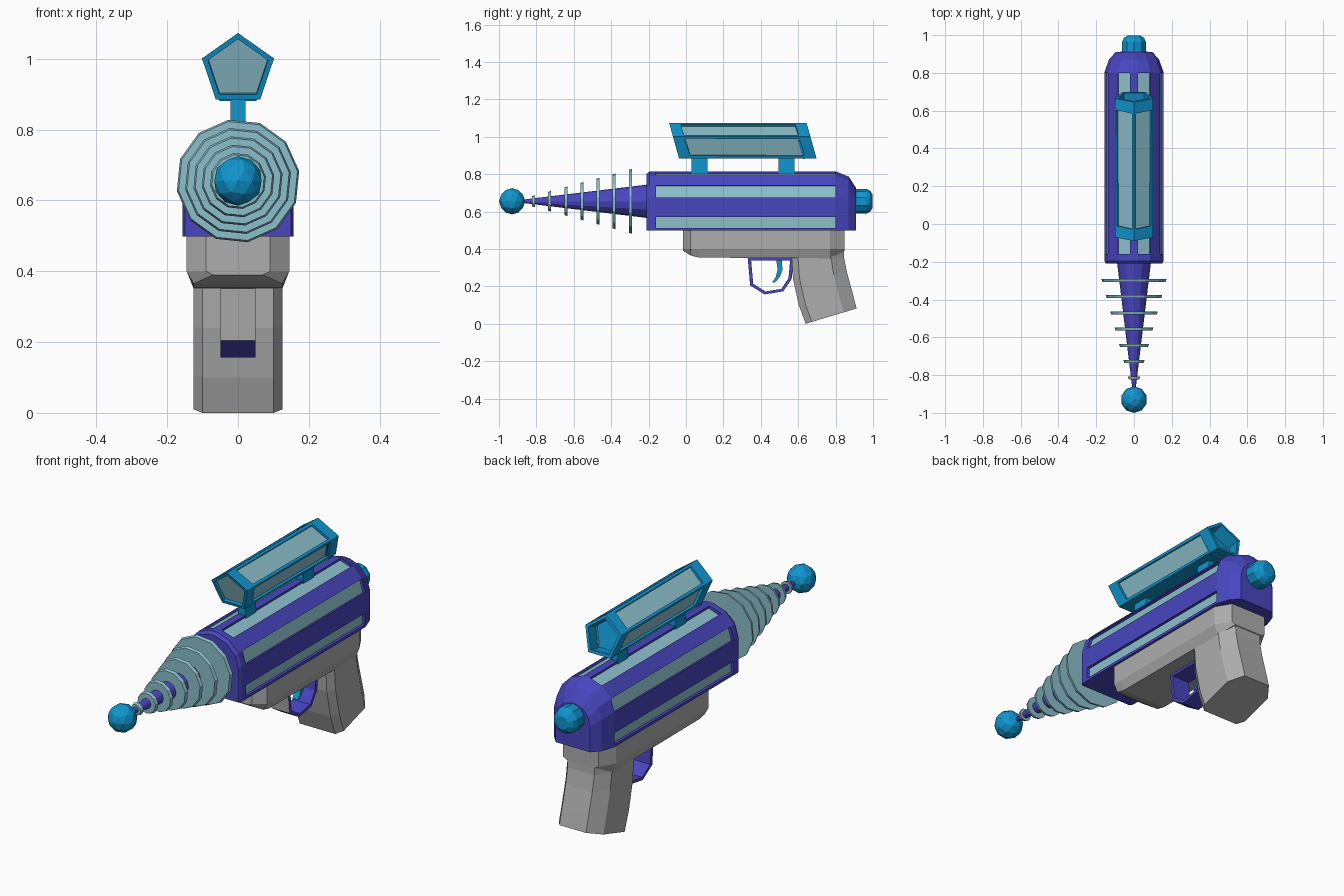
import bpy, bmesh, math
from mathutils import Vector

if "Cube" in bpy.data.objects:
    bpy.data.objects.remove(bpy.data.objects["Cube"])


def material(name, rgb):
    m = bpy.data.materials.new(name)
    m.diffuse_color = (*rgb, 1)
    m.use_nodes = True
    m.node_tree.nodes["Principled BSDF"].inputs["Base Color"].default_value = m.diffuse_color
    return m


INDIGO = material("indigo", (0.065, 0.061, 0.53))
CYAN = material("bright_blue", (0.005, 0.305, 0.63))
PALE = material("pale_blue", (0.26, 0.52, 0.60))
GREY = material("grey", (0.42, 0.42, 0.42))
AXIS_Z = 0.655


def loft(rows, closed=False):
    """Skin matching point loops; cap the ends unless the loft is a closed ring."""
    bm = bmesh.new()
    vs = [[bm.verts.new(p) for p in r] for r in rows]
    n = len(rows[0])
    grid = []
    for i in range(len(vs) if closed else len(vs) - 1):
        a, b = vs[i], vs[(i + 1) % len(vs)]
        grid.append([bm.faces.new((a[j], a[(j + 1) % n], b[(j + 1) % n], b[j]))
                     for j in range(n)])
    caps = [] if closed else [bm.faces.new(vs[0]), bm.faces.new(vs[-1])]
    bmesh.ops.recalc_face_normals(bm, faces=bm.faces)
    bm.normal_update()
    return bm, grid, caps


def finish(bm, name, *mats):
    me = bpy.data.meshes.new(name)
    bm.to_mesh(me)
    bm.free()
    for m in mats:
        me.materials.append(m)
    ob = bpy.data.objects.new(name, me)
    bpy.context.collection.objects.link(ob)
    return ob


def recess(bm, faces, border, depth, index):
    """Sink panels into faces, leaving a border, and recolour the floor."""
    if border:
        bmesh.ops.inset_individual(bm, faces=faces, thickness=border, depth=0)
        bm.normal_update()
    bmesh.ops.inset_individual(bm, faces=faces, thickness=0.0005, depth=-depth)
    for f in faces:
        f.material_index = index


def ring(r, y, n, turn=0.0):
    return [Vector((r * math.cos(turn + math.tau * k / n), y,
                    AXIS_Z + r * math.sin(turn + math.tau * k / n))) for k in range(n)]


def mirrored(half, y):
    """Closed cross-section from right-half (x, z) points."""
    return ([Vector((x, y, z)) for x, z in half]
            + [Vector((-x, y, z)) for x, z in reversed(half)])


def box(name, x, y0, y1, z0, z1, mat):
    half = [(x, z1), (x, z0)]
    bm, _, _ = loft([mirrored(half, y0), mirrored(half, y1)])
    finish(bm, name, mat)


# Body: arched shell with six recessed pale strips
arch = [(0.02, 0.815), (0.086, 0.793), (0.138, 0.74), (0.157, 0.675),
        (0.157, 0.57), (0.157, 0.512), (0.157, 0.498)]
stations = [(-0.21, 0.95, 0.96), (-0.195, 1, 1), (-0.16, 1, 1), (0.80, 1, 1),
            (0.87, 0.85, 0.91), (0.91, 0.62, 0.72)]
rows = [mirrored([(x * sx, 0.498 + (z - 0.498) * sz) for x, z in arch], y)
        for y, sx, sz in stations]
bm, grid, caps = loft(rows)
recess(bm, [grid[2][j] for j in (0, 2, 4, 8, 10, 12)], 0, 0.014, 1)
finish(bm, "body", INDIGO, PALE)

# Rear knob
bm, _, _ = loft([ring(r, y, 10, 0.3) for r, y in
                 ((0.066, 0.89), (0.066, 0.965), (0.056, 0.985), (0.034, 0.998))])
finish(bm, "rear_knob", CYAN)

# Tapered barrel, cooling discs and tip ball
bm, _, _ = loft([ring(0.09, -0.20, 12), ring(0.008, -0.88, 12)])
finish(bm, "barrel", INDIGO)
for k in range(7):
    r, y = 0.175 - 0.0238 * k, -0.29 - 0.0862 * k
    bm, _, _ = loft([ring(r, y, 12, 0.16), ring(r - 0.005, y - 0.016, 12, 0.16)])
    finish(bm, f"cooling_disc_{k + 1}", PALE)
bm = bmesh.new()
bmesh.ops.create_icosphere(bm, subdivisions=2, radius=0.07)
bmesh.ops.translate(bm, verts=bm.verts, vec=(0, -0.93, AXIS_Z))
finish(bm, "tip_ball", CYAN)

# Scope: slanted five-sided tube with windows, front lens and open rear
penta = [(0.107 * math.sin(math.tau * k / 5), 0.969 + 0.104 * math.cos(math.tau * k / 5))
         for k in range(5)]
rows = [[Vector((x, y + 0.28 * (1.073 - z), z)) for x, z in penta]
        for y in (-0.09, -0.042, 0.597, 0.645)]
bm, grid, caps = loft(rows)
recess(bm, [grid[1][j] for j in (0, 1, 3, 4)], 0.019, 0.012, 1)
recess(bm, [caps[0]], 0.018, 0.015, 1)
recess(bm, [caps[1]], 0.018, 0.07, 0)
finish(bm, "scope", CYAN, PALE)
box("scope_post_front", 0.021, 0.03, 0.115, 0.79, 0.90, CYAN)
box("scope_post_rear", 0.021, 0.495, 0.58, 0.79, 0.90, CYAN)

# Lower frame under the body
rows = [mirrored([(w, 0.498), (w, 0.40), (w - 0.02, zb)], y) for y, w, zb in
        ((-0.015, 0.09, 0.39), (0.025, 0.145, 0.365), (0.07, 0.145, 0.354),
         (0.77, 0.145, 0.35), (0.848, 0.10, 0.39))]
bm, _, _ = loft(rows)
finish(bm, "lower_frame", GREY)

# Grip: raked eight-sided sections from top to bottom
rows = []
for yf, zf, yb, zb, w in ((0.56, 0.45, 0.842, 0.45, 0.128), (0.565, 0.35, 0.846, 0.35, 0.125),
                          (0.572, 0.24, 0.862, 0.27, 0.125), (0.603, 0.10, 0.892, 0.16, 0.125),
                          (0.64, 0.0, 0.912, 0.082, 0.125)):
    half = [(w - 0.025, 0), (w, 0.12), (w, 0.75), (w - 0.05, 1)]
    pts = half + [(-x, t) for x, t in reversed(half)]
    rows.append([Vector((x, yf + (yb - yf) * t, zf + (zb - zf) * t)) for x, t in pts])
bm, _, _ = loft(rows)
finish(bm, "grip", GREY)

# Trigger guard loop, grey on its front facet
rows = []
for y, z in ((0.33, 0.352), (0.343, 0.205), (0.42, 0.157), (0.52, 0.173),
             (0.565, 0.24), (0.575, 0.352)):
    yi, zi = 0.452 + (y - 0.452) * 0.85, 0.262 + (z - 0.262) * 0.85
    rows.append([Vector((-0.05, y, z)), Vector((0.05, y, z)),
                 Vector((0.05, yi, zi)), Vector((-0.05, yi, zi))])
bm, grid, _ = loft(rows, closed=True)
grid[0][0].material_index = 1
finish(bm, "trigger_guard", INDIGO, GREY)

# Curved trigger
rows = [[Vector((sx * 0.016, y + sy * t, z)) for sx, sy in ((-1, -1), (1, -1), (1, 1), (-1, 1))]
        for y, z, t in ((0.495, 0.36, 0.015), (0.503, 0.29, 0.013),
                        (0.491, 0.25, 0.011), (0.467, 0.22, 0.007))]
bm, _, _ = loft(rows)
finish(bm, "trigger", CYAN)
